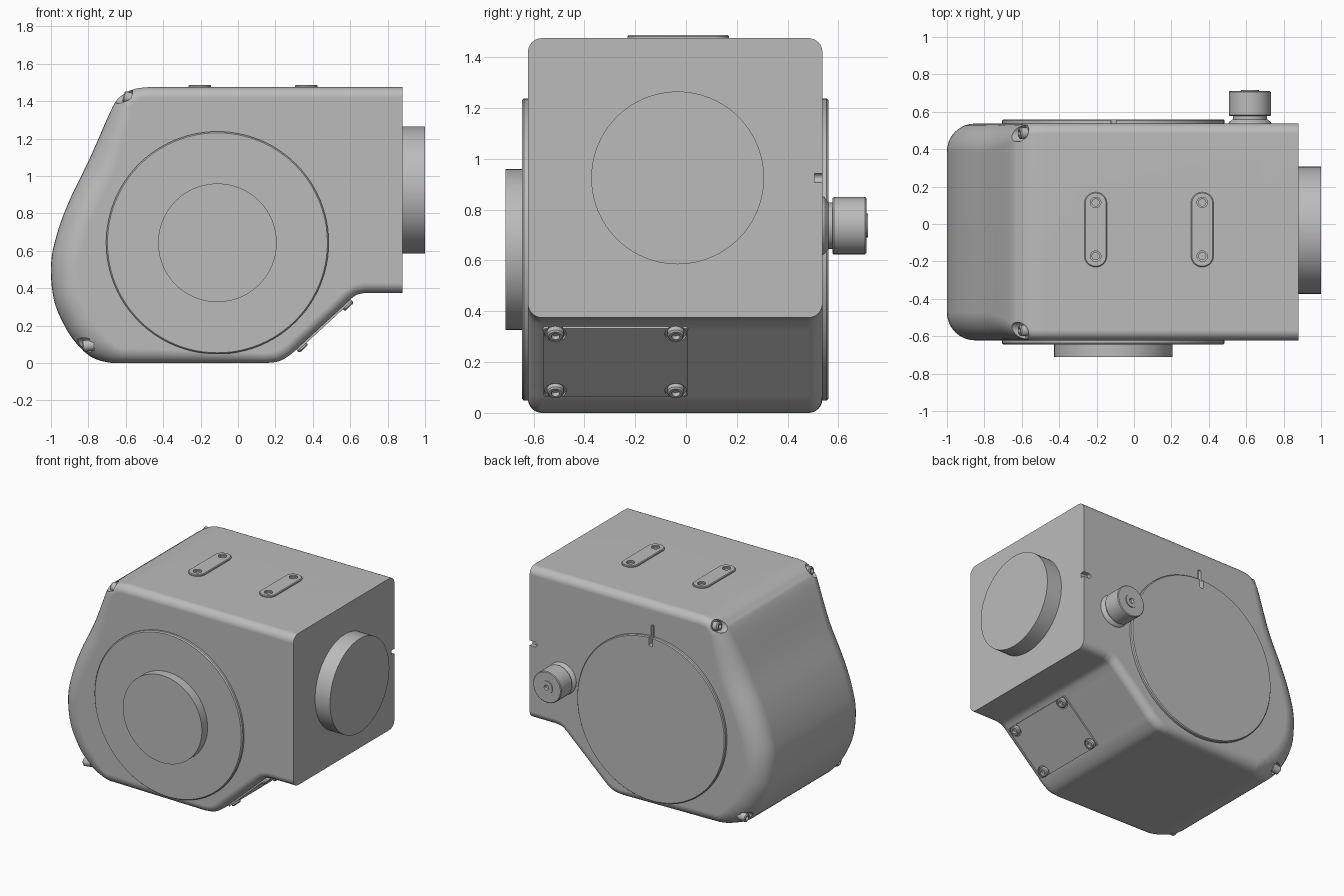
import bpy, bmesh, math
from mathutils import Vector, Matrix

if "Cube" in bpy.data.objects:
    bpy.data.objects.remove(bpy.data.objects["Cube"], do_unlink=True)

grey = bpy.data.materials.new("light grey metal")
grey.use_nodes = True
COLOR = (0.5, 0.5, 0.5, 1)
grey.diffuse_color = COLOR
grey.node_tree.nodes["Principled BSDF"].inputs["Base Color"].default_value = COLOR

X, Y, Z = Vector((1, 0, 0)), Vector((0, 1, 0)), Vector((0, 0, 1))


def finish(name, bm):
    bmesh.ops.remove_doubles(bm, verts=bm.verts, dist=1e-5)
    bmesh.ops.recalc_face_normals(bm, faces=bm.faces)
    mesh = bpy.data.meshes.new(name)
    bm.to_mesh(mesh)
    bm.free()
    mesh.materials.append(grey)
    ob = bpy.data.objects.new(name, mesh)
    bpy.context.collection.objects.link(ob)
    return ob


def loft(name, rings, caps=True):
    """Skin a list of closed rings of equal length."""
    bm = bmesh.new()
    rows = [[bm.verts.new(p) for p in ring] for ring in rings]
    n = len(rows[0])
    for a, b in zip(rows, rows[1:]):
        for i in range(n):
            bm.faces.new((a[i], a[(i + 1) % n], b[(i + 1) % n], b[i]))
    if caps:
        bm.faces.new(rows[0][::-1])
        bm.faces.new(rows[-1])
    return finish(name, bm)


def lathe(name, profile, origin, axis, seg=64):
    """Turn (radius, height) points about an axis."""
    rot = Vector(axis).to_track_quat('Z', 'Y').to_matrix()
    rings = [[Vector(origin) + rot @ Vector((r * math.cos(t), r * math.sin(t), h))
              for t in (math.tau * i / seg for i in range(seg))] for r, h in profile]
    return loft(name, rings)


def rounded_prism(name, w, l, r, origin, u, v, low, high, lip=0.0):
    """Rounded rectangle in the u, v plane, extruded along u x v."""
    n = u.cross(v)
    outline = []
    for k, (sx, sy) in enumerate(((1, 1), (-1, 1), (-1, -1), (1, -1))):
        for j in range(9):
            t = math.pi / 2 * (k + j / 8)
            outline.append((sx * (w / 2 - r), sy * (l / 2 - r), math.cos(t), math.sin(t)))
    rings = [[Vector(origin) + u * (a + q * c) + v * (b + q * s) + n * h
              for a, b, c, s in outline]
             for q, h in ((r, low), (r, high - lip), (r - lip, high))]
    if lip == 0:
        rings.pop()
    return loft(name, rings)


def cut(target, cutters):
    for c in cutters:
        c.hide_render = True
        m = target.modifiers.new("cut", 'BOOLEAN')
        m.operation, m.solver, m.object = 'DIFFERENCE', 'EXACT', c
        bpy.context.view_layer.objects.active = target
        bpy.ops.object.modifier_apply(modifier=m.name)


def screw(name, origin, axis, r, h):
    return lathe(name, [(r, -0.02), (r, h - 0.006), (r - 0.006, h), (r * 0.5, h),
                        (r * 0.45, h - 0.018)], origin, axis, 24)


# housing side profile (x, z): smooth runs joined by straight edges
def smooth_run(pts, steps=5):
    pts = [Vector(p) for p in pts]
    pts = [2 * pts[0] - pts[1]] + pts + [2 * pts[-1] - pts[-2]]
    out = []
    for a, b, c, d in zip(pts, pts[1:], pts[2:], pts[3:]):
        for i in range(steps):
            t = i / steps
            out.append(0.5 * (2 * b + (c - a) * t + (2 * a - 5 * b + 4 * c - d) * t ** 2
                              + (3 * b - a - 3 * c + d) * t ** 3))
    return out + [pts[-2]]


nose = smooth_run([(-.48, 1.475), (-.55, 1.466), (-.615, 1.435), (-.67, 1.37), (-.79, 1.1),
                   (-.9, .873), (-.968, .69), (-1, .525), (-.984, .337), (-.925, .195),
                   (-.86, .1), (-.78, .03), (-.69, .003), (-.62, 0)])
belly = smooth_run([(.15, 0), (.22, .01), (.28, .045), (.33, .091)], 4)
chin = smooth_run([(.56, .303), (.6, .34), (.635, .365), (.68, .375)], 4)
profile = [Vector((.88, 1.475))] + nose + belly + chin + [Vector((.88, .375))]
count = len(profile)

normals, radii = [], []
for i, p in enumerate(profile):
    t1 = (p - profile[i - 1]).normalized()
    t2 = (profile[(i + 1) % count] - p).normalized()
    t = t1 + t2
    normals.append(Vector((-t.y, t.x)).normalized())     # points inward after flip below
    s = min(1, max(0, (-.52 - p.x) / .3))
    radii.append(.055 + .095 * s * s * (3 - 2 * s))
normals = [-n for n in normals]
normals[0], normals[-1] = Vector((0, 1)), Vector((0, -1))

BACK, FRONT = .537, -.622
rings = []
for side, wall in ((-1, FRONT), (1, BACK)):
    for k in range(9):
        a = math.pi / 2 * (k if side == 1 else 8 - k) / 8
        ring = []
        for p, n, r in zip(profile, normals, radii):
            q = p - n * r * (1 - math.cos(a))
            ring.append((q.x, wall - side * r * (1 - math.sin(a)), q.y))
        rings.append(ring)
housing = loft("housing", rings)

# side discs, hub and end flange
AXLE = Vector((-.11, 0, .643))
disc = [(.595, .5), (.595, .637), (.588, .645)]
lathe("front_disc", disc, AXLE, -Y, 96)
back_disc = lathe("back_disc", [(.595, .45), (.595, .553), (.589, .56)], AXLE, Y, 96)
lathe("front_hub", [(.317, .6), (.317, .71)], AXLE, -Y, 96)
lathe("end_flange", [(.34, .8), (.34, 1.0)], (0, -.033, .925), X, 96)

# back plug
lathe("back_plug", [(.118, .53), (.112, .545), (.092, .56), (.092, .577), (.108, .577),
                    (.113, .582), (.113, .705), (.108, .71), (.047, .71), (.047, .716),
                    (.018, .716), (.014, .7)], (.62, 0, .737), Y)

# alignment slots in the back wall
slot = rounded_prism("slot_cutter", .15, .028, .0139, (-.11, .52, 1.245), Z, X, -.01, .1)
notch = rounded_prism("notch_cutter", .16, .036, .0179, (.9, .505, .925), Z.cross(Y) * -1, Z, -.1, 0)
cut(back_disc, [slot])

# screw pockets in the nose corners
cutters = [slot, notch]
for label, x, z, tilt in (("upper", -.572, 1.415, .25), ("lower", -.79, .095, -.12)):
    for side, y in (("front", -.57), ("back", .485)):
        axis = Vector((-math.cos(tilt), 0, math.sin(tilt)))
        cutters.append(lathe("pocket_cutter", [(.045, 0), (.045, .4)], (x, y, z), axis, 32))
        screw(f"{label}_{side}_nose_screw", (x, y, z), axis, .03, .042)

# mounting pads on the roof
pads = []
for label, x in (("right", -.205), ("left", .365)):
    pad = rounded_prism(f"{label}_roof_pad", .12, .4, .058, (x, -.03, 1.475), X, Y, -.01, .012, .005)
    holes = [lathe("hole_cutter", [(.019, -.04), (.019, .002), (.028, .003), (.028, .05)],
                   (x, y, 1.475), Z, 24) for y in (.115, -.172)]
    cut(pad, holes)
    cutters += holes
cut(housing, cutters)

# access plate on the sloped underside
u = Vector((.23, 0, .212)).normalized()
mid = Vector((.456, -.277, .207))
plate = rounded_prism("access_plate", .395, .57, .012, mid, u, Y * -1, -.01, .012)
down = u.cross(-Y)
plate_cuts = []
for end, a in (("lower", -.165), ("upper", .165)):
    for side, b in (("front", -.237), ("back", .237)):
        spot = mid + u * a + Y * b
        plate_cuts.append(lathe("plate_cutter", [(.043, -.05), (.043, .05)], spot, down, 32))
        screw(f"{end}_{side}_plate_screw", spot, down, .033, .026)
cut(plate, plate_cuts)

# drop the cutters, then shade everything
for ob in list(bpy.data.objects):
    if "cutter" in ob.name:
        bpy.data.objects.remove(ob, do_unlink=True)
bpy.ops.object.select_all(action='DESELECT')
parts = [o for o in bpy.context.collection.objects if o.type == 'MESH']
for ob in parts:
    ob.select_set(True)
bpy.context.view_layer.objects.active = housing
bpy.ops.object.shade_smooth_by_angle(angle=math.radians(30))
for ob in parts:
    m = ob.modifiers.new("even_shading", 'WEIGHTED_NORMAL')
    m.keep_sharp = True
